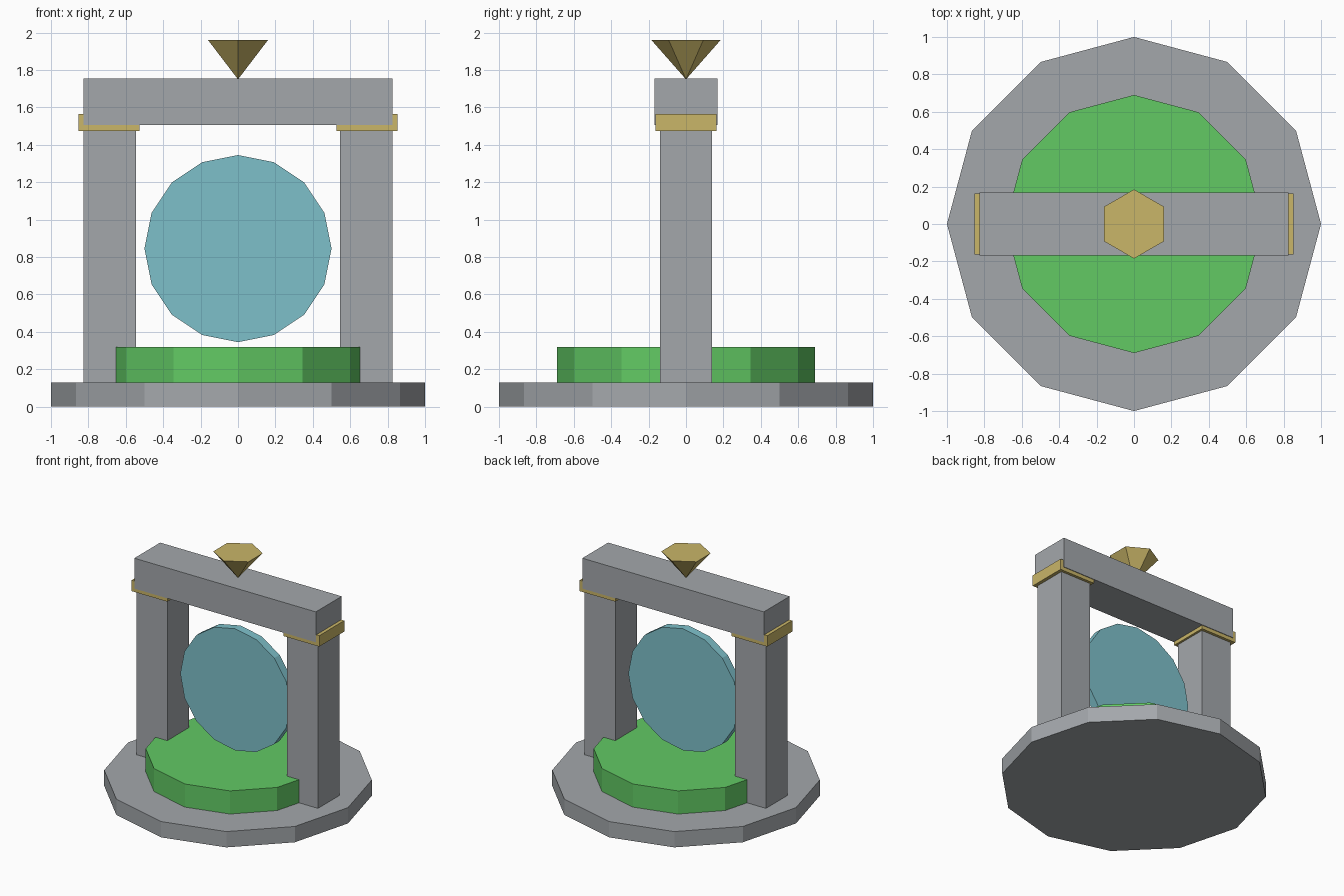
import bpy
import math
from mathutils import Matrix

cube = bpy.data.objects.get("Cube")
if cube:
    bpy.data.objects.remove(cube, do_unlink=True)


def material(name, rgb):
    """Flat material from display-space RGB, stored as linear."""
    color = [(c / 255) ** 2.2 for c in rgb] + [1]
    mat = bpy.data.materials.new(name)
    mat.use_nodes = True
    mat.diffuse_color = color
    mat.node_tree.nodes["Principled BSDF"].inputs["Base Color"].default_value = color
    return mat


stone = material("grey stone", (162, 166, 170))
grass = material("green grass", (98, 200, 100))
gold = material("pale gold", (200, 180, 104))
glass = material("pale blue", (125, 191, 201))


def finish(name, mat):
    obj = bpy.context.object
    obj.name = name
    obj.data.materials.append(mat)
    return obj


def box(name, mat, center, size):
    bpy.ops.mesh.primitive_cube_add(size=1, location=center)
    obj = finish(name, mat)
    obj.data.transform(Matrix.Diagonal((*size, 1)))
    return obj


def prism(name, mat, sides, r_bottom, r_top, z0, z1, turn=0):
    bpy.ops.mesh.primitive_cone_add(vertices=sides, radius1=r_bottom, radius2=r_top,
                                    depth=z1 - z0, location=(0, 0, (z0 + z1) / 2))
    obj = finish(name, mat)
    obj.rotation_euler = turn, 0, 0
    return obj


# Stepped round base
prism("base", stone, 12, 1, 1, 0, 0.13)
prism("grass_platform", grass, 12, 0.69, 0.69, 0.13, 0.32)

# Pillars with gold collars
for side, s in (("left", 1), ("right", -1)):
    box(side + "_pillar", stone, (s * 0.685, 0, 0.815), (0.28, 0.28, 1.37))
    box(side + "_collar", gold, (s * 0.69, 0, 1.52), (0.325, 0.325, 0.09))

# Lintel and the gem balanced on it
box("lintel", stone, (0, 0, 1.63), (1.65, 0.335, 0.25))
prism("gem", gold, 6, 0, 0.185, 1.75, 1.96)

# Upright portal disc
prism("portal_disc", glass, 16, 0.5, 0.5, 0.81, 0.88, math.pi / 2)
